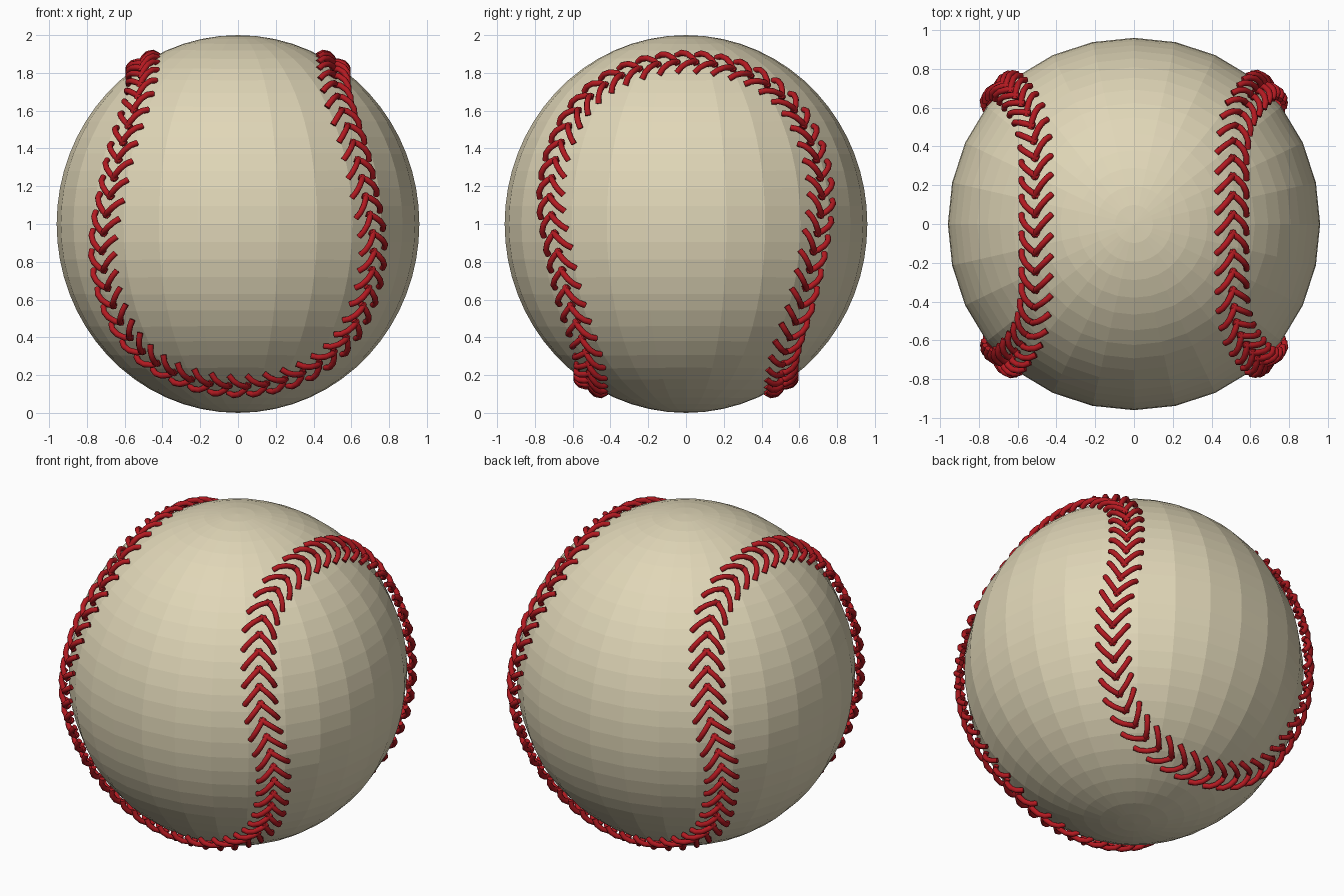
import bpy, bmesh, math
from mathutils import Vector

if "Cube" in bpy.data.objects:
    bpy.data.objects.remove(bpy.data.objects["Cube"])

CENTRE = Vector((0, 0, 1))
STITCHES = 104


def material(name, rgb):
    m = bpy.data.materials.new(name)
    m.diffuse_color = (*rgb, 1)
    m.use_nodes = True
    m.node_tree.nodes["Principled BSDF"].inputs["Base Color"].default_value = m.diffuse_color
    return m


def surface_radius(d):
    # slightly flatter on the four lobes than at the poles
    return 1 - 0.04 * math.sqrt(d.x ** 4 + d.y ** 4)


# Leather ball: faceted, slightly squashed sphere
bm = bmesh.new()
bmesh.ops.create_uvsphere(bm, u_segments=28, v_segments=32, radius=1)
for v in bm.verts:
    d = v.co.normalized()
    v.co = d * surface_radius(d) + CENTRE
mesh = bpy.data.meshes.new("leather_ball")
bm.to_mesh(mesh)
bm.free()
mesh.materials.append(material("leather", (0.75, 0.68, 0.48)))
bpy.context.collection.objects.link(bpy.data.objects.new("leather_ball", mesh))

# Seam path: an eighth of the loop, swapped and turned into the full closed loop
eighth = [(0.51, 0), (0.51, 0.2), (0.515, 0.4), (0.55, 0.565), (0.625, 0.68), (0.675, 0.72)]
first = [Vector((x, -y, math.sqrt(1 - x * x - y * y))) for x, y in eighth]
middle = Vector((0.7071, -0.7071, 0))
second = [Vector((-p.y, -p.x, -p.z)) for p in reversed(first)]
quarter = first + [middle] + second
keys = quarter[:-1]
mirrored = [Vector((-p.x, p.y, p.z)) for p in reversed(quarter)]
keys += mirrored[:-1]
half = list(keys)
keys += [Vector((-p.x, -p.y, p.z)) for p in half]

# Dense smooth samples on the unit sphere
dense = []
n = len(keys)
for i in range(n):
    a, b, c, d = (keys[(i + k) % n] for k in (-1, 0, 1, 2))
    for k in range(12):
        t = k / 12
        p = 0.5 * (2 * b + (c - a) * t + (2 * a - 5 * b + 4 * c - d) * t * t
                   + (3 * b - a - 3 * c + d) * t ** 3)
        dense.append(p.normalized())

lengths = [0]
for i, p in enumerate(dense):
    lengths.append(lengths[-1] + (dense[(i + 1) % len(dense)] - p).length)


def seam_point(s):
    s %= lengths[-1]
    i = max(k for k in range(len(dense)) if lengths[k] <= s)
    f = (s - lengths[i]) / (lengths[i + 1] - lengths[i])
    return dense[i].lerp(dense[(i + 1) % len(dense)], f).normalized()


# Red stitches: pairs of arched arms making a V
curve = bpy.data.curves.new("stitches", "CURVE")
curve.dimensions = "3D"
curve.bevel_depth = 0.016
curve.bevel_resolution = 2
curve.use_fill_caps = True
# forward, sideways, radius
arm = [(-0.058, -0.014, 0.99), (-0.035, 0.018, 1.012), (-0.005, 0.048, 1.02),
       (0.025, 0.074, 1.013), (0.05, 0.092, 0.99)]
step = lengths[-1] / STITCHES
for i in range(STITCHES):
    s = i * step
    p = seam_point(s)
    forward = (seam_point(s + 0.02) - seam_point(s - 0.02)).normalized()
    side = p.cross(forward).normalized()
    for sign in (-1, 1):
        sp = curve.splines.new("POLY")
        sp.points.add(len(arm) - 1)
        for pt, (f, w, r) in zip(sp.points, arm):
            q = (p + forward * f + side * w * sign).normalized() * r + CENTRE
            pt.co = (*q, 1)
        sp.use_smooth = True
curve.materials.append(material("red_thread", (0.45, 0.01, 0.015)))
bpy.context.collection.objects.link(bpy.data.objects.new("stitches", curve))
